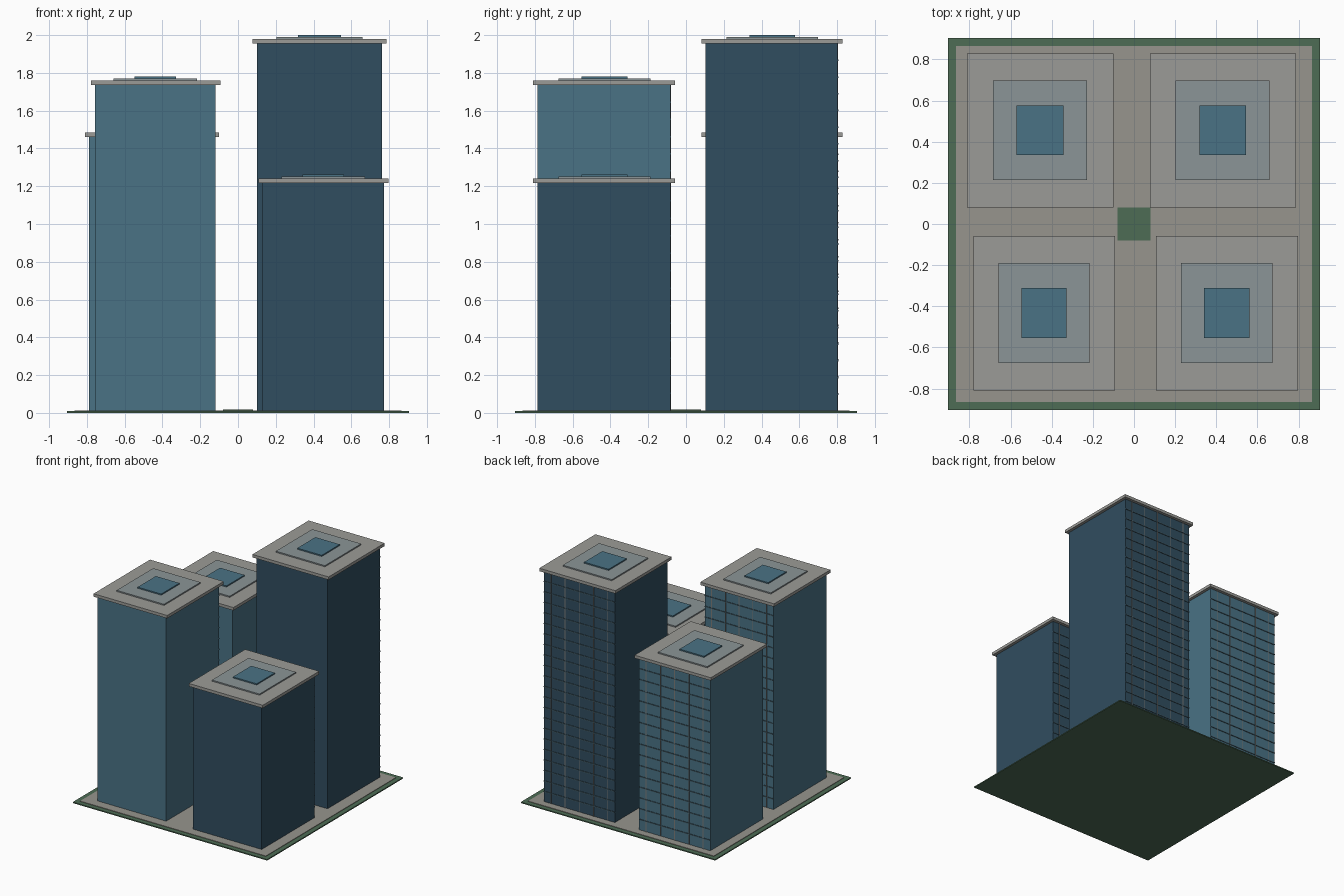
import bpy, bmesh
from mathutils import Matrix, Vector

if "Cube" in bpy.data.objects:
    bpy.data.objects.remove(bpy.data.objects["Cube"])


def mat(name, r, g, b):
    m = bpy.data.materials.new(name)
    m.diffuse_color = (r, g, b, 1)
    m.use_nodes = True
    m.node_tree.nodes["Principled BSDF"].inputs["Base Color"].default_value = m.diffuse_color
    return m


GREEN = mat("grass", 0.075, 0.15, 0.09)
PAVING = mat("paving", 0.31, 0.30, 0.27)
ROOF = mat("roof_slab", 0.33, 0.33, 0.31)
TIER = mat("roof_tier", 0.26, 0.30, 0.31)
LIGHT = mat("light_glass", 0.068, 0.17, 0.235)
DARK = mat("dark_glass", 0.03, 0.075, 0.115)
LEDGE = mat("floor_ledge", 0.05, 0.10, 0.13)
MULLION = mat("mullion", 0.20, 0.20, 0.19)


def boxes(name, material, items):
    """One object from boxes given as (x0, x1, y0, y1, z0, z1)."""
    bm = bmesh.new()
    for x0, x1, y0, y1, z0, z1 in items:
        c = Vector((x0 + x1, y0 + y1, z0 + z1)) / 2
        s = Matrix.Diagonal((x1 - x0, y1 - y0, z1 - z0, 1))
        bmesh.ops.create_cube(bm, size=1, matrix=Matrix.Translation(c) @ s)
    me = bpy.data.meshes.new(name)
    bm.to_mesh(me)
    bm.free()
    me.materials.append(material)
    ob = bpy.data.objects.new(name, me)
    bpy.context.collection.objects.link(ob)
    return ob


def tower(name, x0, x1, y0, y1, h, glass):
    z = 0.01
    boxes(name + "_body", glass, [(x0, x1, y0, y1, z, h)])
    # overhanging roof slab and two stepped roof tiers
    boxes(name + "_roof_slab", ROOF, [(x0 - .022, x1 + .025, y0 - .022, y1 + .025, h, h + .025)])
    cx, cy, w, d = (x0 + x1) / 2, (y0 + y1) / 2 + .003, x1 - x0, y1 - y0
    for part, m, f, za, zb in (("_roof_tier", TIER, .345, .025, .035),
                               ("_skylight", glass and LIGHT, .172, .035, .045)):
        boxes(name + part, m, [(cx - f * w, cx + f * w, cy - f * d, cy + f * d, h + za, h + zb)])
    # back facade: floor ledges and vertical mullions
    n = round((h - z) / 0.09)
    step = (h - z) / n
    boxes(name + "_floor_ledges", LEDGE,
          [(x0, x1, y1 - .004, y1 + .004, z + i * step - .004, z + i * step + .004) for i in range(1, n)])
    boxes(name + "_mullions", MULLION,
          [(x0 + w * f - .003, x0 + w * f + .003, y1 - .004, y1 + .003, z, h) for f in (.1, .3, .5, .7, .9)])


# site
boxes("grass_base", GREEN, [(-.905, .905, -.905, .905, 0, .009)])
boxes("paving", PAVING, [(-.865, .865, -.865, .865, .005, .013)])
boxes("central_lawn", GREEN, [(-.08, .08, -.08, .08, .009, .017)])

# four towers
tower("front_left_tower", -.757, -.118, -.787, -.083, 1.735, LIGHT)
tower("front_right_tower", .13, .772, -.787, -.083, 1.217, DARK)
tower("back_left_tower", -.789, -.125, .103, .803, 1.46, LIGHT)
tower("back_right_tower", .10, .762, .103, .803, 1.955, DARK)
